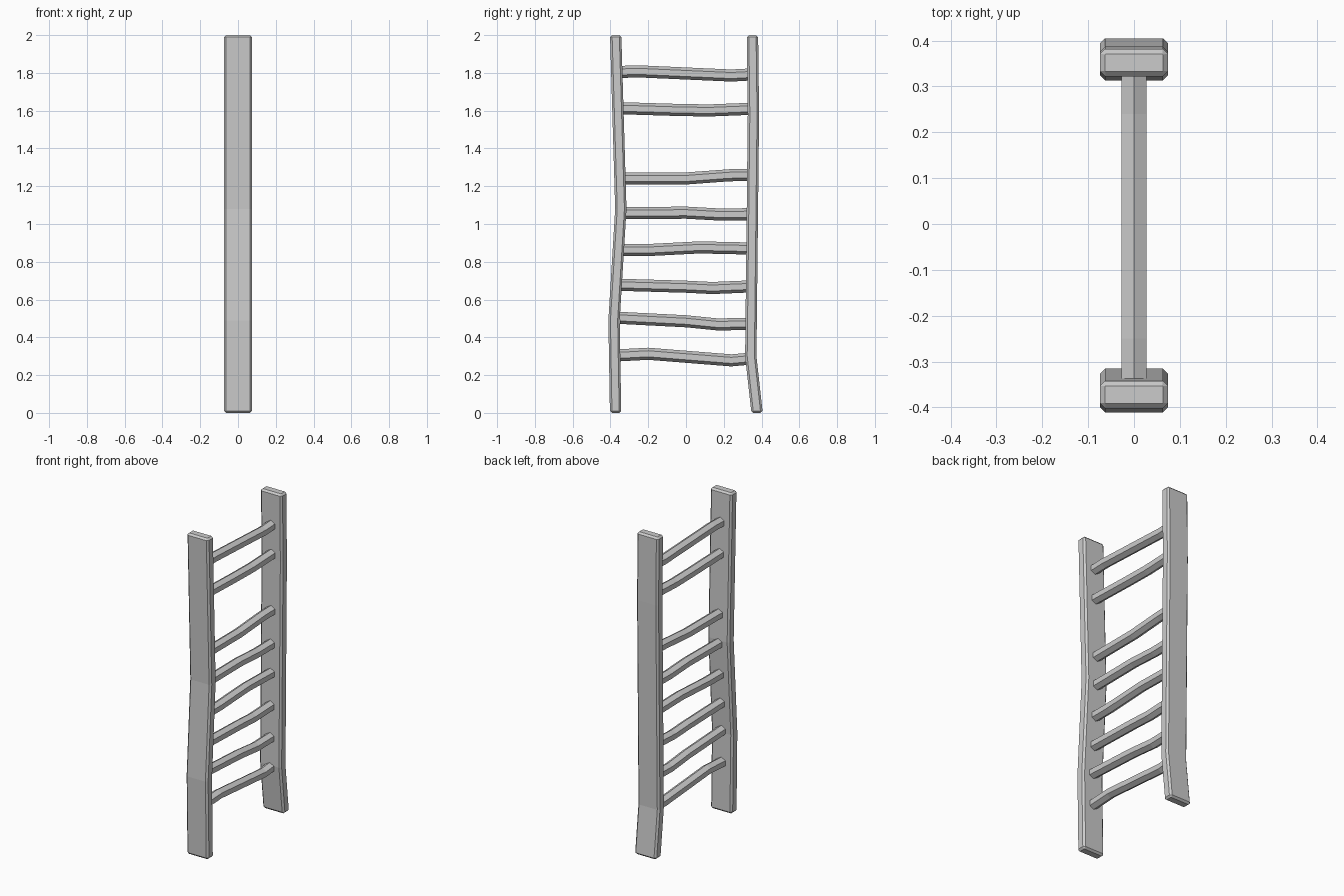
import bpy, bmesh
from math import sin, cos, pi

if "Cube" in bpy.data.objects:
    bpy.data.objects.remove(bpy.data.objects["Cube"])


def loft(name, rings):
    """Skin a list of equal-length vertex rings and cap both ends."""
    bm = bmesh.new()
    loops = [[bm.verts.new(p) for p in ring] for ring in rings]
    n = len(loops[0])
    for a, b in zip(loops, loops[1:]):
        for i in range(n):
            j = (i + 1) % n
            bm.faces.new((a[i], a[j], b[j], b[i]))
    bm.faces.new(loops[0])
    bm.faces.new(loops[-1])
    bmesh.ops.recalc_face_normals(bm, faces=bm.faces)
    mesh = bpy.data.meshes.new(name)
    bm.to_mesh(mesh)
    bm.free()
    obj = bpy.data.objects.new(name, mesh)
    bpy.context.collection.objects.link(obj)
    return obj


HALF_X, HALF_Y, CHAMFER = 0.074, 0.030, 0.011


def rail_ring(y, z, inset=0.0):
    """Chamfered plank section; inset shrinks it for the bevelled ends."""
    a, b = HALF_X - inset, HALF_Y - inset
    c = CHAMFER - inset * 0.9
    pts = [(a, b - c), (a - c, b), (c - a, b), (-a, b - c),
           (-a, c - b), (c - a, -b), (a - c, -b), (a, c - b)]
    return [(px, y + py, z) for px, py in pts]


def rail(name, path):
    (y0, z0), (y1, z1) = path[0], path[-1]
    rings = [rail_ring(y0, z0, CHAMFER)]
    rings.append(rail_ring(y0, z0 + CHAMFER))
    rings += [rail_ring(y, z) for y, z in path[1:-1]]
    rings.append(rail_ring(y1, z1 - CHAMFER))
    rings.append(rail_ring(y1, z1, CHAMFER))
    return loft(name, rings)


# Two crooked side planks, as (y, z) centre lines
rail("front_rail", [(-0.373, 0), (-0.381, 0.49), (-0.345, 1.08), (-0.372, 2)])
rail("back_rail", [(0.375, 0), (0.343, 0.30), (0.357, 1.58), (0.352, 2)])

# Bent hexagonal rungs, as (y, z) centre lines
RADIUS = 0.032
RUNGS = [
    [(-0.35, 0.305), (-0.20, 0.313), (0.24, 0.278), (0.35, 0.288)],
    [(-0.35, 0.503), (0.00, 0.485), (0.17, 0.468), (0.35, 0.472)],
    [(-0.35, 0.678), (0.00, 0.668), (0.14, 0.661), (0.35, 0.670)],
    [(-0.35, 0.862), (-0.20, 0.862), (0.07, 0.876), (0.35, 0.870)],
    [(-0.35, 1.057), (0.00, 1.060), (0.18, 1.050), (0.35, 1.052)],
    [(-0.35, 1.240), (0.00, 1.241), (0.23, 1.258), (0.35, 1.260)],
    [(-0.35, 1.613), (-0.05, 1.604), (0.12, 1.601), (0.35, 1.610)],
    [(-0.35, 1.805), (-0.25, 1.808), (0.24, 1.786), (0.35, 1.792)],
]
for k, path in enumerate(RUNGS, 1):
    loft(f"rung_{k}", [[(RADIUS * sin(i * pi / 3), y, z + RADIUS * cos(i * pi / 3))
                        for i in range(6)] for y, z in path])
